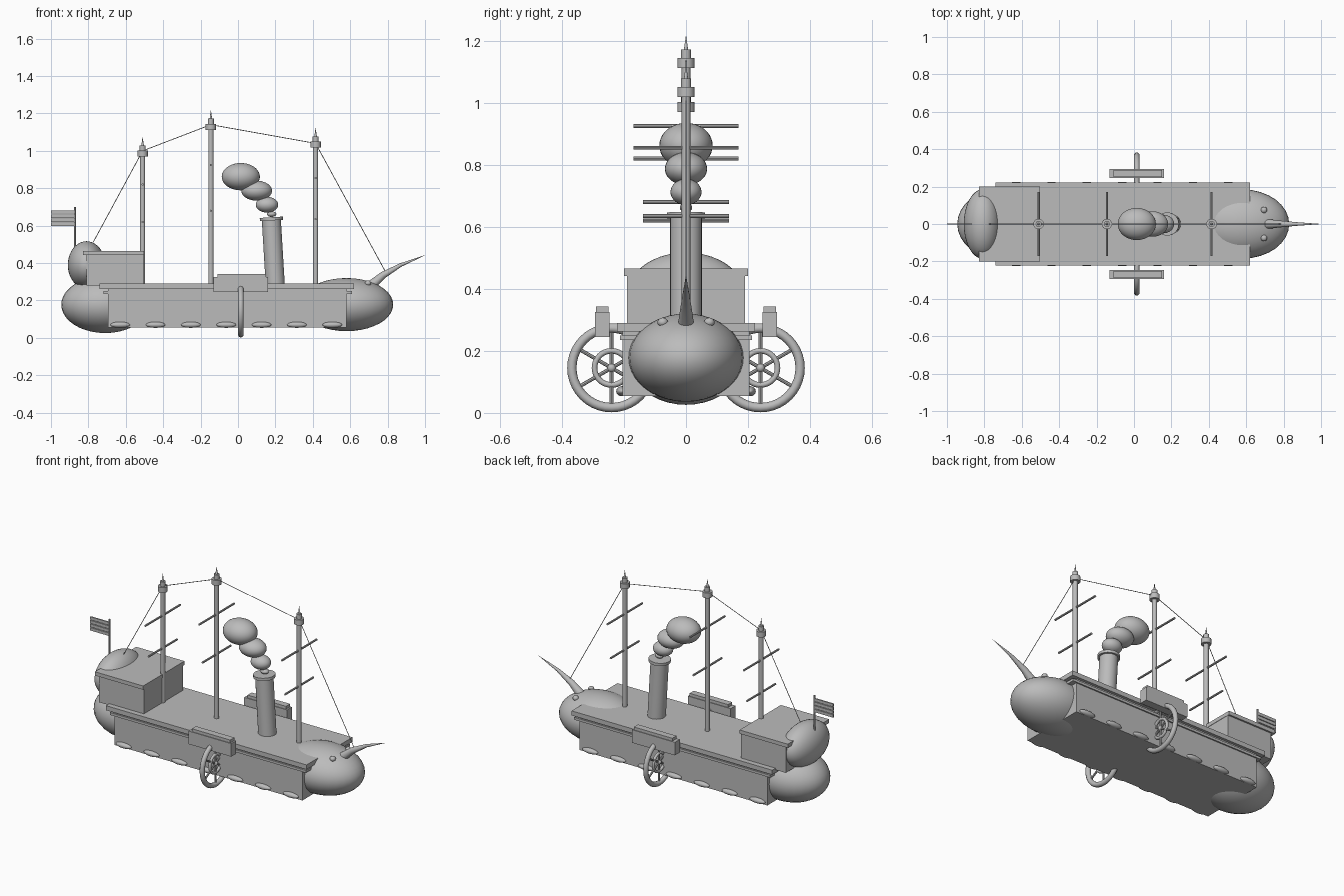
import bpy, math
from mathutils import Vector

if "Cube" in bpy.data.objects:
    bpy.data.objects.remove(bpy.data.objects["Cube"], do_unlink=True)

grey = bpy.data.materials.new("plain_grey")
grey.use_nodes = True
grey.diffuse_color = (0.5, 0.5, 0.5, 1)
grey.node_tree.nodes["Principled BSDF"].inputs["Base Color"].default_value = (0.5, 0.5, 0.5, 1)


def finish(name):
    ob = bpy.context.object
    ob.name = name
    ob.data.materials.append(grey)
    bpy.ops.object.shade_smooth_by_angle(angle=math.radians(40))
    return ob


def box(name, x, y, z):
    """Box given by its (low, high) range on each axis."""
    mid = [sum(r) / 2 for r in (x, y, z)]
    bpy.ops.mesh.primitive_cube_add(size=1, location=mid)
    bpy.context.object.scale = [r[1] - r[0] for r in (x, y, z)]
    bpy.ops.object.transform_apply(location=False, rotation=False)
    return finish(name)


def ball(name, loc, radii):
    bpy.ops.mesh.primitive_uv_sphere_add(segments=32, ring_count=20, radius=1, location=loc)
    bpy.context.object.scale = radii
    bpy.ops.object.transform_apply(location=False, rotation=False)
    return finish(name)


def rod(name, a, b, r1, r2=None, sides=16):
    """Cylinder or cone from point a to point b."""
    a, b = Vector(a), Vector(b)
    bpy.ops.mesh.primitive_cone_add(vertices=sides, radius1=r1, radius2=r1 if r2 is None else r2,
                                    depth=(b - a).length, location=(a + b) / 2,
                                    rotation=(b - a).to_track_quat('Z', 'Y').to_euler())
    return finish(name)


def ring(name, loc, major, minor):
    bpy.ops.mesh.primitive_torus_add(location=loc, rotation=(0, math.pi / 2, 0), major_radius=major,
                                     minor_radius=minor, major_segments=40, minor_segments=10)
    return finish(name)


# Hull, deck and rails
box("hull", (-0.695, 0.58), (-0.205, 0.205), (0.055, 0.27))
box("deck", (-0.74, 0.62), (-0.222, 0.222), (0.262, 0.29))
box("lower_rail", (-0.72, 0.61), (-0.213, 0.213), (0.235, 0.25))
ball("bow", (0.58, 0, 0.178), (0.25, 0.185, 0.142))
ball("stern", (-0.71, 0, 0.178), (0.235, 0.188, 0.152))

# Stern cabin
box("cabin", (-0.81, -0.505), (-0.19, 0.19), (0.28, 0.445))
box("cabin_roof", (-0.83, -0.503), (-0.2, 0.2), (0.442, 0.465))
ball("cabin_dome", (-0.81, 0, 0.39), (0.1, 0.185, 0.127))

# Curved bow horn and eyes
path = [(0.70, 0, 0.27), (0.775, 0, 0.335), (0.87, 0, 0.39), (1.0, 0, 0.442)]
curve = bpy.data.curves.new("bow_horn", 'CURVE')
curve.dimensions = '3D'
curve.bevel_depth = 0.028
curve.use_fill_caps = True
line = curve.splines.new('POLY')
line.points.add(len(path) - 1)
for i, p in enumerate(path):
    line.points[i].co = (*p, 1)
    line.points[i].radius = 1 - i / 3.05
horn = bpy.data.objects.new("bow_horn", curve)
bpy.context.collection.objects.link(horn)
curve.materials.append(grey)
for side in (-1, 1):
    ball("eye", (0.695, side * 0.075, 0.292), (0.017, 0.017, 0.015))

# Portholes along both sides
for side in (-1, 1):
    for i in range(7):
        ball("porthole", (-0.63 + i * 0.189, side * 0.207, 0.07), (0.052, 0.018, 0.016))

# Masts with caps, spikes and yards
for x, cap, high, low in ((-0.51, 0.97, 0.82, 0.62), (-0.145, 1.112, 0.925, 0.68), (0.415, 1.018, 0.855, 0.635)):
    rod("mast", (x, 0, 0.28), (x, 0, cap + 0.01), 0.014)
    rod("mast_cap", (x, 0, cap), (x, 0, cap + 0.032), 0.028)
    rod("mast_cap_top", (x, 0, cap + 0.03), (x, 0, cap + 0.06), 0.016)
    rod("mast_spike", (x, 0, cap + 0.058), (x, 0, cap + 0.108), 0.007, 0)
    for z, half in ((high, 0.17), (low, 0.138)):
        rod("yard", (x, -half, z), (x, half, z), 0.006, sides=8)

# Rigging lines
points = [(-0.775, 0.51), (-0.51, 1.0), (-0.145, 1.14), (0.415, 1.04), (0.785, 0.36)]
for a, b in zip(points, points[1:]):
    rod("rigging", (a[0], 0, a[1]), (b[0], 0, b[1]), 0.002, sides=6)

# Funnel and smoke
rod("funnel", (0.2, 0, 0.27), (0.178, 0, 0.635), 0.051, sides=32)
rod("funnel_collar", (0.179, 0, 0.628), (0.178, 0, 0.645), 0.062, sides=32)
for x, z, rx, ry, rz in ((0.18, 0.662, 0.025, 0.02, 0.015), (0.155, 0.712, 0.06, 0.05, 0.042),
                         (0.1, 0.787, 0.082, 0.068, 0.053), (0.015, 0.862, 0.102, 0.086, 0.073)):
    ball("smoke_puff", (x, 0, z), (rx, ry, rz))

# Flag made of four stripes
rod("flag_pole", (-0.872, 0, 0.44), (-0.872, 0, 0.7), 0.005, sides=8)
for i in range(4):
    z = 0.598 + i * 0.022
    box("flag_stripe", (-1.0, -0.872), (-0.004, 0.004), (z, z + 0.018))

# Paddle wheels and their boxes on both sides
for side in (-1, 1):
    hub = Vector((0.015, side * 0.24, 0.145))
    ring("wheel_rim", hub, 0.128, 0.015)
    ring("wheel_inner_ring", hub, 0.055, 0.009)
    ball("wheel_hub", hub, (0.014, 0.014, 0.014))
    for i in range(3):
        angle = math.pi / 2 + i * math.pi / 3
        arm = Vector((0, math.cos(angle), math.sin(angle))) * 0.128
        rod("wheel_spokes", hub - arm, hub + arm, 0.006, sides=8)
    y = side * 0.27
    box("paddle_box", (-0.13, 0.16), (y - 0.024, y + 0.024), (0.245, 0.325))
    box("paddle_box_lid", (-0.11, 0.15), (y - 0.02, y + 0.02), (0.322, 0.343))
    rod("paddle_box_bracket", (0.015, side * 0.2, 0.275), (0.015, y, 0.275), 0.014)
